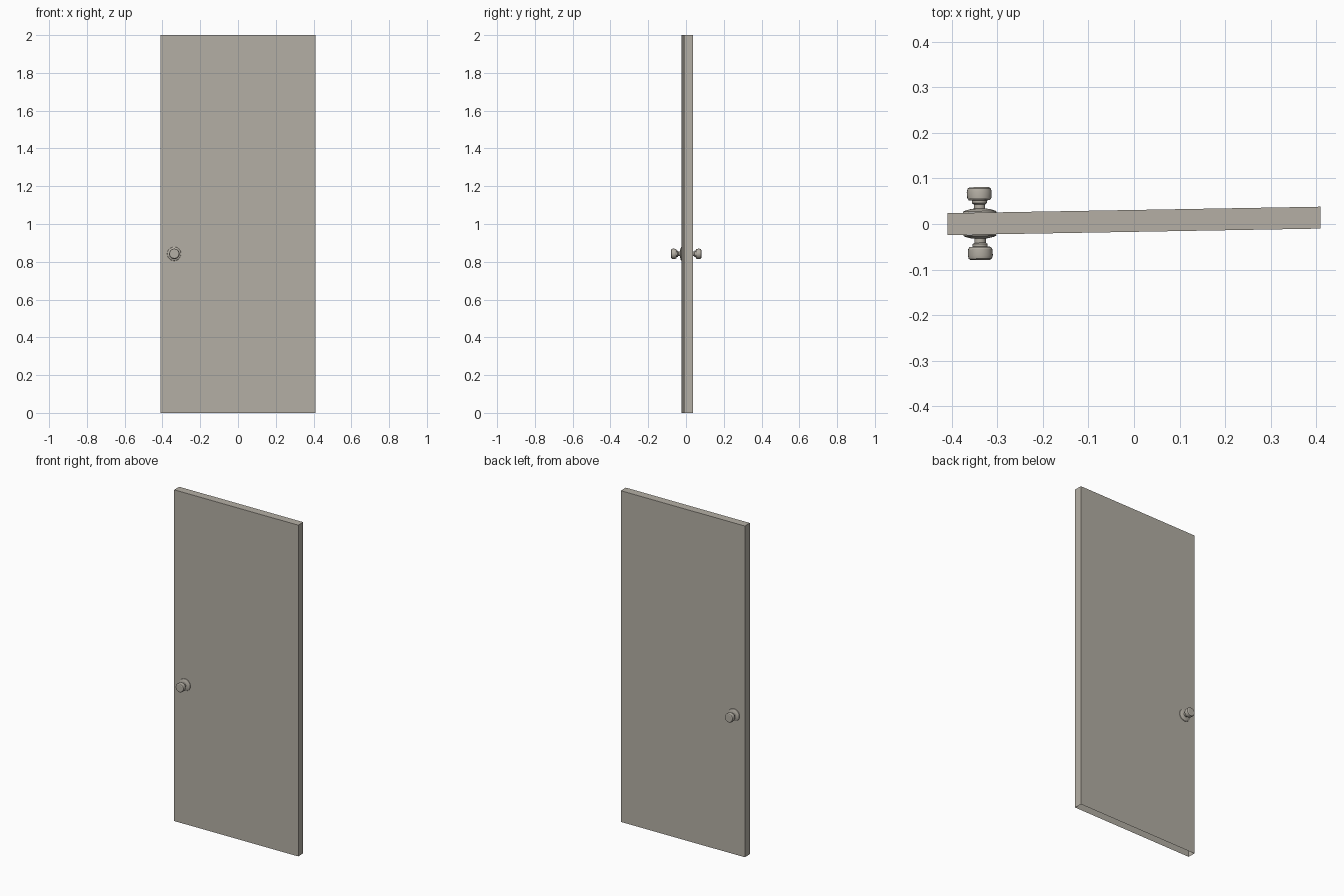
import bpy, bmesh, math
from mathutils import Matrix

if "Cube" in bpy.data.objects:
    bpy.data.objects.remove(bpy.data.objects["Cube"])


def material(name, colour):
    m = bpy.data.materials.new(name)
    m.diffuse_color = (*colour, 1)
    m.use_nodes = True
    m.node_tree.nodes["Principled BSDF"].inputs["Base Color"].default_value = m.diffuse_color
    return m


door_paint = material("warm grey", (0.46, 0.43, 0.375))
TILT = Matrix.Rotation(math.radians(1.0), 4, 'Z')   # door stands slightly ajar
CENTRE = Matrix.Translation((0, 0.0068, 0)) @ TILT


def add_object(name, bm, mat):
    mesh = bpy.data.meshes.new(name)
    bm.to_mesh(mesh)
    bm.free()
    mesh.materials.append(mat)
    ob = bpy.data.objects.new(name, mesh)
    bpy.context.collection.objects.link(ob)
    ob.matrix_world = CENTRE
    return ob


# Door slab, open underneath
bm = bmesh.new()
bmesh.ops.create_cube(bm, size=1)
bmesh.ops.scale(bm, vec=(0.819, 0.048, 2.0), verts=bm.verts)
bmesh.ops.translate(bm, vec=(0, 0, 1), verts=bm.verts)
bm.normal_update()
bmesh.ops.delete(bm, geom=[f for f in bm.faces if f.normal.z < -0.5],
                 context='FACES_ONLY')
add_object("door_panel", bm, door_paint)

# Lathe profile of rosette, neck and knob: (radius, distance from door middle)
PROFILE = [(.037, .0242), (.036, .027), (.030, .0295), (.020, .032),
           (.0125, .033), (.0125, .042), (.0165, .045), (.0165, .0505),
           (.0235, .0515), (.0265, .056), (.0275, .070), (.0255, .077),
           (.021, .080), (0, .080)]
SEGMENTS = 24

for name, side in (("front_knob", -1), ("back_knob", 1)):
    bm = bmesh.new()
    verts = [bm.verts.new((r, side * d, 0)) for r, d in PROFILE]
    edges = [bm.edges.new(p) for p in zip(verts, verts[1:])]
    bmesh.ops.spin(bm, geom=verts + edges, cent=(0, 0, 0), axis=(0, 1, 0),
                   angle=math.tau, steps=SEGMENTS)
    bmesh.ops.remove_doubles(bm, verts=bm.verts, dist=1e-5)
    bmesh.ops.recalc_face_normals(bm, faces=bm.faces)
    # Make the end cap of the knob face outward
    cap = max(bm.faces, key=lambda f: side * f.calc_center_median().y)
    if cap.normal.y * side < 0:
        bmesh.ops.reverse_faces(bm, faces=bm.faces)
    bmesh.ops.translate(bm, vec=(-0.3385, 0, 0.842), verts=bm.verts)
    knob = add_object(name, bm, door_paint)
    bpy.ops.object.select_all(action='DESELECT')
    knob.select_set(True)
    bpy.context.view_layer.objects.active = knob
    bpy.ops.object.shade_smooth_by_angle(angle=math.radians(28))
